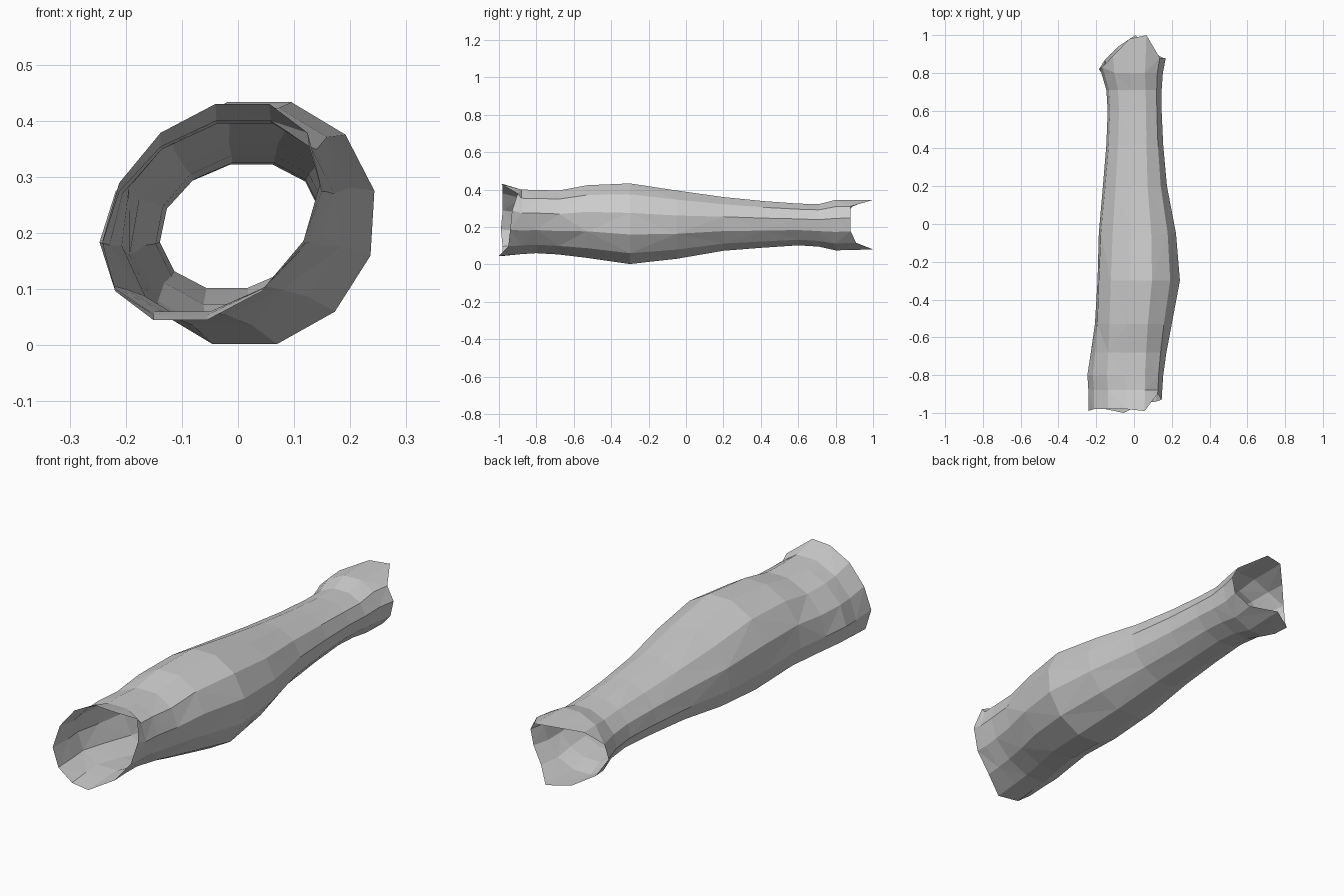
import bpy, bmesh, math

SIDES = 12
GROW = 1 / math.cos(math.pi / SIDES)   # flats, not corners, touch the listed extents

# Cross-sections along the limb: y, left x, right x, bottom z, top z, skew
SECTIONS = [
    (-0.97, -0.235, 0.140, 0.045, 0.430, 0.30),
    (-0.88, -0.235, 0.143, 0.055, 0.400, 0.30),
    (-0.80, -0.240, 0.148, 0.060, 0.398, 0.28),
    (-0.68, -0.222, 0.165, 0.053, 0.395, 0.22),
    (-0.53, -0.202, 0.195, 0.035, 0.423, 0.12),
    (-0.30, -0.190, 0.240, 0.002, 0.433, 0.06),
    (-0.05, -0.182, 0.218, 0.030, 0.395, 0.10),
    (0.20, -0.160, 0.170, 0.073, 0.360, 0.14),
    (0.42, -0.142, 0.150, 0.090, 0.338, 0.16),
    (0.60, -0.135, 0.142, 0.102, 0.325, 0.17),
    (0.71, -0.142, 0.142, 0.095, 0.322, 0.17),
    (0.80, -0.168, 0.148, 0.075, 0.345, 0.17),
    (0.90, -0.180, 0.163, 0.080, 0.345, 0.17),
]

# Ragged rims: y of each corner, counter-clockwise from the right side
FRONT_RIM = [-0.93, -0.90, -0.99, -0.98, -0.98, -0.98,
             -0.99, -0.98, -0.98, -1.00, -0.95, -0.94]
BACK_RIM = [0.88, 0.88, 1.00, 0.98, 0.89, 0.83,
            0.82, 0.87, 0.94, 1.00, 0.91, 0.88]


def ring(bm, section, rim=None):
    y, x0, x1, z0, z1, skew = section
    cx, cz = (x0 + x1) / 2, (z0 + z1) / 2
    a, b = (x1 - x0) / 2 * GROW, (z1 - z0) / 2 * GROW
    verts = []
    for i in range(SIDES):
        t = 2 * math.pi * (i + 0.5) / SIDES
        yy = rim[i] if rim else y
        verts.append(bm.verts.new((cx + a * math.cos(t - skew), yy, cz + b * math.sin(t))))
    return verts


# Hollow limb sleeve, open at both ends
bm = bmesh.new()
last = len(SECTIONS) - 1
rings = [ring(bm, s, {0: FRONT_RIM, last: BACK_RIM}.get(n)) for n, s in enumerate(SECTIONS)]

# Skin between neighbouring rings with alternating triangles
for n, (r0, r1) in enumerate(zip(rings, rings[1:])):
    for i in range(SIDES):
        j = (i + 1) % SIDES
        p, q, r, s = r0[i], r0[j], r1[j], r1[i]
        tris = [(p, q, r), (p, r, s)] if (n + i) % 2 else [(p, q, s), (q, r, s)]
        for tri in tris:
            bm.faces.new(tri)
bmesh.ops.recalc_face_normals(bm, faces=bm.faces)

mesh = bpy.data.meshes.new("limb_sleeve")
bm.to_mesh(mesh)
bm.free()
limb = bpy.data.objects.new("limb_sleeve", mesh)
bpy.context.collection.objects.link(limb)
